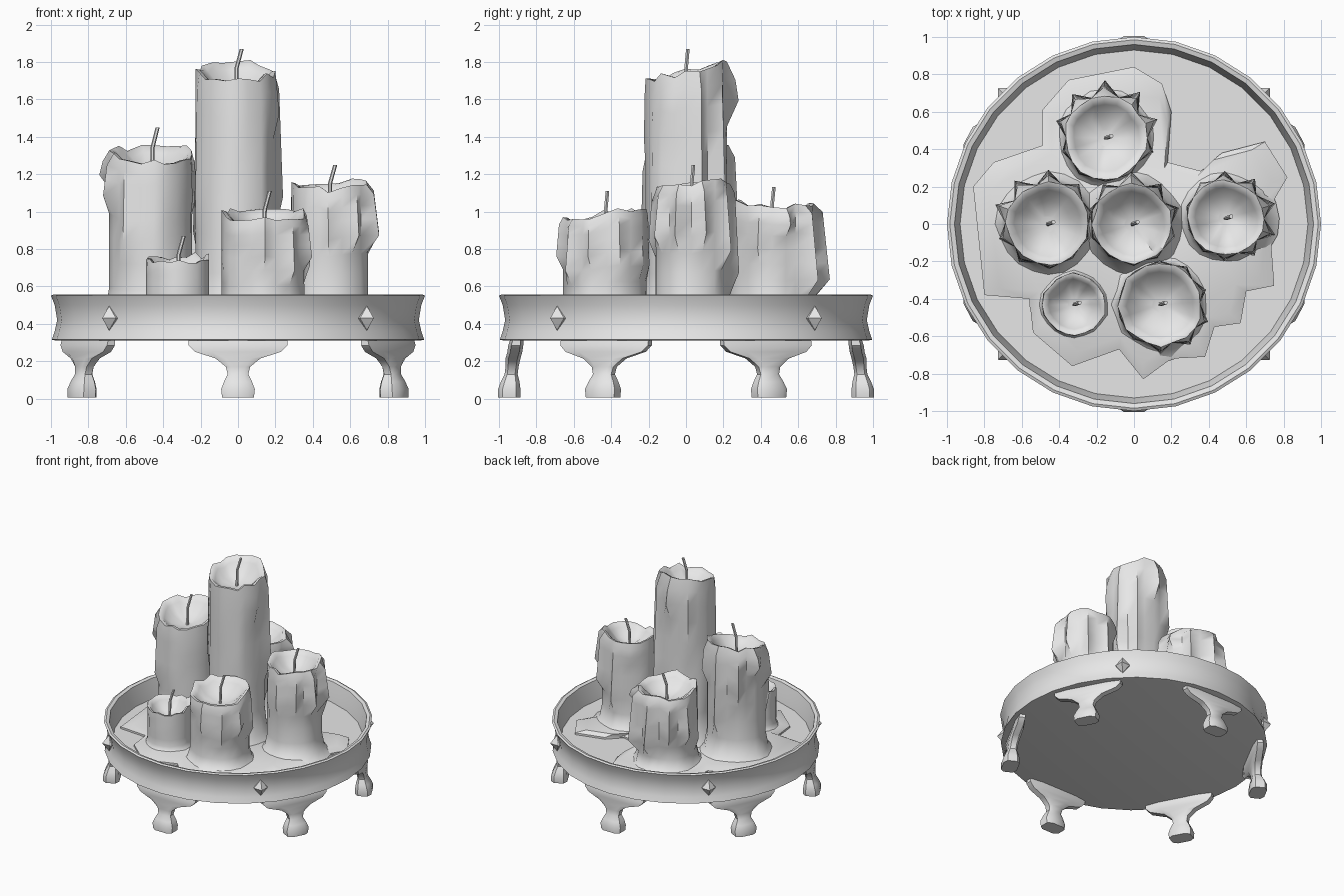
import bpy, bmesh, math, random
from mathutils import Vector, Matrix

random.seed(7)
cube = bpy.data.objects.get("Cube")
if cube:
    bpy.data.objects.remove(cube)

GREY = (0.8, 0.8, 0.8, 1)
wax_grey = bpy.data.materials.new("light_grey")
wax_grey.use_nodes = True
wax_grey.diffuse_color = GREY
wax_grey.node_tree.nodes["Principled BSDF"].inputs["Base Color"].default_value = GREY


def loft(name, rings, turn=0.0, smooth=40):
    """Skin a stack of equal rings, cap both ends, turn about z."""
    bm = bmesh.new()
    loops = [[bm.verts.new(p) for p in ring] for ring in rings]
    n = len(loops[0])
    for low, high in zip(loops, loops[1:]):
        for i in range(n):
            j = (i + 1) % n
            bm.faces.new((low[i], low[j], high[j], high[i]))
    bm.faces.new(loops[0][::-1])
    bm.faces.new(loops[-1])
    bmesh.ops.recalc_face_normals(bm, faces=bm.faces)
    bm.transform(Matrix.Rotation(turn, 4, "Z"))
    mesh = bpy.data.meshes.new(name)
    bm.to_mesh(mesh)
    bm.free()
    mesh.materials.append(wax_grey)
    obj = bpy.data.objects.new(name, mesh)
    bpy.context.collection.objects.link(obj)
    bpy.ops.object.select_all(action="DESELECT")
    obj.select_set(True)
    bpy.context.view_layer.objects.active = obj
    if smooth:
        bpy.ops.object.shade_smooth_by_angle(angle=math.radians(smooth))
    return obj


def circle(x, y, z, r, n):
    steps = [math.tau * i / n for i in range(n)]
    return [Vector((x + r * math.cos(a), y + r * math.sin(a), z)) for a in steps]


def chamfered(r, z, depth, width):
    """Rectangle with cut corners, at distance r along x."""
    k = 0.6
    corners = [(1, -k), (1, k), (k, 1), (-k, 1), (-1, k), (-1, -k), (-k, -1), (k, -1)]
    return [Vector((r + depth * u, width * v, z)) for u, v in corners]


# Round tray with a waisted wall and a raised rim
TRAY = [(0.97, 0.31), (0.995, 0.315), (0.98, 0.36), (0.967, 0.42), (0.98, 0.5),
        (1.0, 0.55), (0.985, 0.557), (0.96, 0.55), (0.94, 0.46), (0.93, 0.4)]
loft("tray", [circle(0, 0, z, r, 28) for r, z in TRAY])

# Six bracketed feet: r, z, half depth, half width
FOOT = [(0.945, 0.005, 0.06, 0.085), (0.945, 0.05, 0.06, 0.09),
        (0.94, 0.09, 0.05, 0.075), (0.935, 0.13, 0.035, 0.055),
        (0.93, 0.17, 0.035, 0.065), (0.925, 0.215, 0.04, 0.12),
        (0.915, 0.25, 0.04, 0.23), (0.91, 0.285, 0.04, 0.265),
        (0.905, 0.315, 0.035, 0.265)]
for i, angle in enumerate((28, 90, 152, 208, 270, 332)):
    loft(f"foot_{i + 1}", [chamfered(*level) for level in FOOT], math.radians(angle))

# Four diamond studs on the wall
for i in range(4):
    def diamond(r, s):
        return [Vector((r, s * u, 0.43 + 1.25 * s * v))
                for u, v in ((1, 0), (0, 1), (-1, 0), (0, -1))]
    loft(f"stud_{i + 1}", [diamond(0.94, 0.052), diamond(0.975, 0.052), diamond(1.025, 0.002)],
         math.radians(45 + 90 * i), smooth=0)

# Spilled wax pool with a thin sloping edge
POOL = [(-.49, .42), (-.49, .61), (-.35, .77), (0, .84), (.15, .75), (.2, .6), (.18, .33),
        (.37, .28), (.47, .38), (.7, .44), (.82, .25), (.72, .08), (.75, -.33), (.6, -.36),
        (.57, -.53), (.43, -.55), (.38, -.71), (.2, -.72), (.05, -.83), (-.08, -.67),
        (-.33, -.76), (-.54, -.58), (-.56, -.4), (-.8, -.38), (-.86, .2), (-.75, .33)]
loft("wax_pool", [[Vector((x * s, y * s, z)) for x, y in POOL]
                  for s, z in ((1, 0.395), (1, 0.415), (0.9, 0.44))])


def candle(name, x, y, r, top, tilt, drip_way, drip, wick_top):
    """Hollow-topped candle; drips gather on the drip_way side."""
    n, base = 20, 0.41
    levels = (0, 0.06, 0.2, 0.36, 0.5, 0.63, 0.75, 0.85, 0.93, 1)
    ends = [random.choice(levels[3:8]) for _ in range(n)]
    lumps = [random.uniform(0.94, 1.02) for _ in range(n)]
    rise = [random.uniform(-0.022, 0.022) for _ in range(n)]
    sway = [random.uniform(-0.06, 0.06) for _ in range(n)]

    def ring(level):
        pts = []
        for i in range(n):
            a = math.tau * i / n
            side = 0.5 + 0.5 * math.cos(a - math.radians(drip_way))
            rad = r * lumps[i]
            if level < 0.1:
                rad *= 1.4 if level == 0 else 1.1
            if i % 2 and ends[i] <= level < 0.95:
                fade = 1 - 0.5 * (level - ends[i]) / (1 - ends[i])
                rad += drip * (0.15 + side) * fade
            b = a + sway[i] * level
            rim = top + tilt * math.sin(a) + rise[i]
            pts.append(Vector((x + rad * math.cos(b), y + rad * math.sin(b),
                               base + level * (rim - base))))
        return pts

    rings = [ring(level) for level in levels]
    # Rolled rim and melted hollow
    hub = Vector((x, y, top - 0.11))
    for shrink, sink in ((0.9, 0.004), (0.8, 0.03), (0.55, 0.08)):
        inner = []
        for p in rings[len(levels) - 1]:
            q = hub.lerp(p, shrink)
            q.z = p.z * shrink + top * (1 - shrink) - sink
            inner.append(q)
        rings.append(inner)
    rings.append(circle(x, y, top - 0.11, 0.2 * r, n))
    loft(name, rings, smooth=50)

    # Bent wick
    low = top - 0.13
    path = [(0, low), (0.003, low + 0.6 * (wick_top - low)), (0.03, wick_top)]
    loft(name + "_wick", [circle(x + dx, y + dx / 3, z, 0.011, 6) for dx, z in path])


# name, x, y, radius, top, back tilt, drip direction, drip size, wick top
candle("tall_candle", -0.01, 0.0, 0.215, 1.75, 0.055, 80, 0.055, 1.87)
candle("left_back_candle", -0.46, 0.0, 0.225, 1.31, 0.04, 140, 0.065, 1.45)
candle("right_candle", 0.49, 0.03, 0.205, 1.14, 0.02, 10, 0.065, 1.25)
candle("back_candle", -0.15, 0.46, 0.225, 1.04, -0.01, 80, 0.075, 1.13)
candle("front_candle", 0.14, -0.43, 0.225, 0.99, 0.025, -30, 0.04, 1.11)
candle("small_candle", -0.32, -0.43, 0.17, 0.755, 0.01, 200, 0.004, 0.87)
